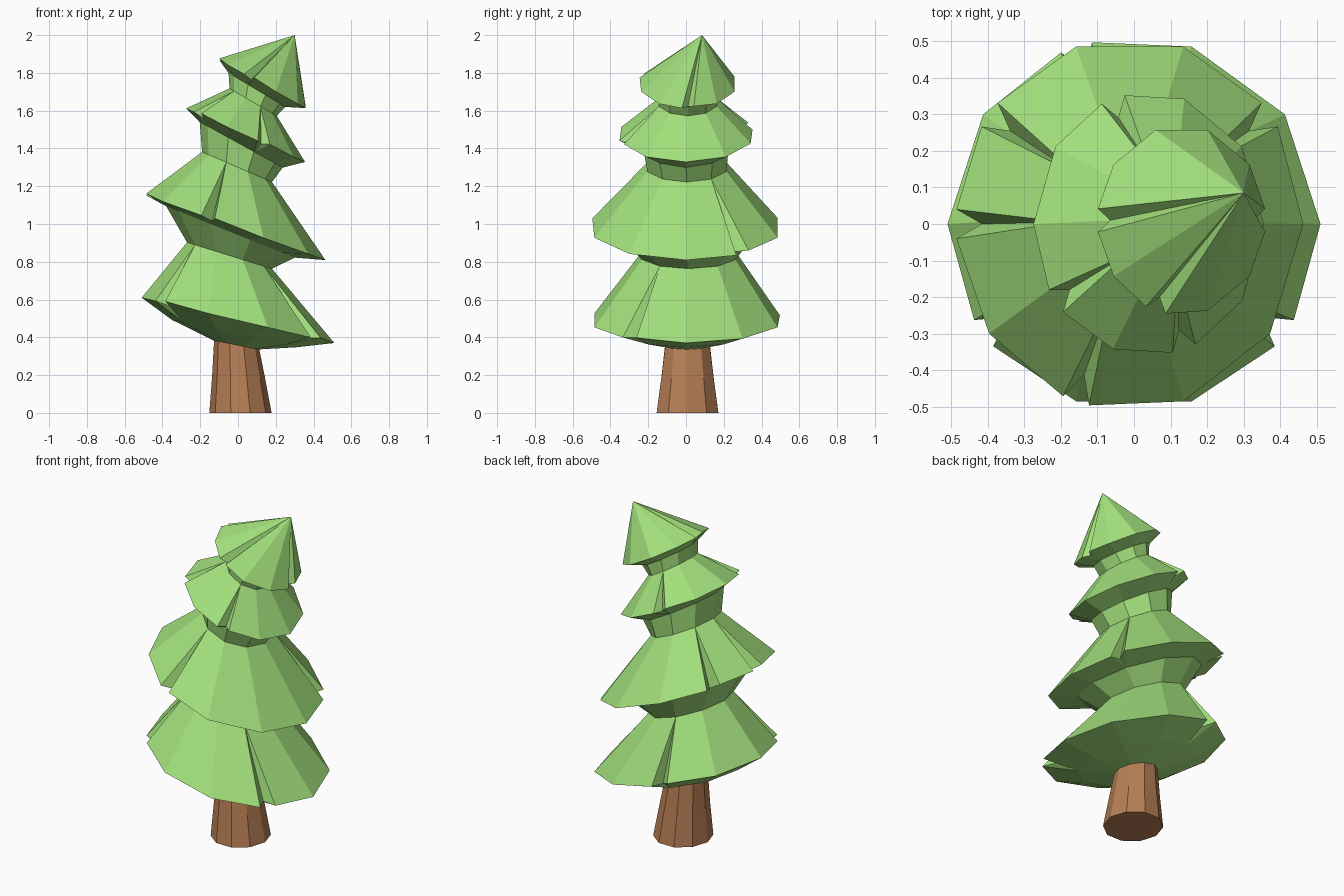
import bpy, bmesh
from math import sin, cos, radians

if "Cube" in bpy.data.objects:
    bpy.data.objects.remove(bpy.data.objects["Cube"])

SIDES = 10


def material(name, rgb):
    m = bpy.data.materials.new(name)
    m.diffuse_color = (*rgb, 1)
    m.use_nodes = True
    m.node_tree.nodes["Principled BSDF"].inputs["Base Color"].default_value = m.diffuse_color
    return m


def point(bm, ring, deg, scale=1.0, dz=0.0):
    # a ring is a tilted ellipse: centre x, y, z, radius x, radius y, slope along x
    cx, cy, cz, rx, ry, slope = ring
    dx = scale * rx * cos(radians(deg))
    return bm.verts.new((cx + dx, cy + scale * ry * sin(radians(deg)), cz + slope * dx + dz))


def loop(bm, ring):
    return [point(bm, ring, 360 / SIDES * k) for k in range(SIDES)]


def bridge(bm, a, b):
    for k in range(SIDES):
        n = (k + 1) % SIDES
        bm.faces.new((a[k], a[n], b[n], b[k]))


def notched_rim(bm, ring, notches, split):
    # each spoke is one vertex, or three where a fold is cut into the rim
    rim = []
    for k in range(SIDES):
        a = 360 / SIDES * k
        if k in notches:
            rim.append([point(bm, ring, a - split), point(bm, ring, a, 0.85, -0.01),
                        point(bm, ring, a + split, 1.0, 0.01)])
        else:
            rim.append([point(bm, ring, a)])
    return rim


def join_rim(bm, inner, rim):
    for k in range(SIDES):
        n = (k + 1) % SIDES
        bm.faces.new((inner[k], inner[n], rim[n][0], rim[k][-1]))
        for p, q in zip(rim[k], rim[k][1:]):
            bm.faces.new((inner[k], q, p))


def finish(bm, name, mat):
    bmesh.ops.recalc_face_normals(bm, faces=bm.faces)
    me = bpy.data.meshes.new(name)
    bm.to_mesh(me)
    bm.free()
    me.materials.append(mat)
    ob = bpy.data.objects.new(name, me)
    bpy.context.collection.objects.link(ob)


# Trunk
bm = bmesh.new()
rings = [loop(bm, r) for r in (
    (0.013, 0.008, 0.0, 0.165, 0.172, 0),
    (0.003, 0.008, 0.19, 0.14, 0.145, -0.04),
    (-0.008, 0.008, 0.375, 0.118, 0.122, -0.2))]
for a, b in zip(rings, rings[1:]):
    bridge(bm, a, b)
bm.faces.new(rings[0])
bm.faces.new(rings[-1])
finish(bm, "trunk", material("bark", (0.47, 0.21, 0.09)))

# Foliage: each tier has an underside ring, a notched rim, and the neck above it
tiers = [
    ((-0.02, 0, 0.42, 0.33, 0.33, -0.22), (0, 0, 0.49, 0.51, 0.51, -0.235),
     (3, 6, 9), 5, (-0.045, 0.015, 0.833, 0.225, 0.26, -0.31)),
    ((-0.04, 0, 0.958, 0.34, 0.36, -0.40), (-0.012, 0, 0.98, 0.475, 0.51, -0.36),
     (1, 4, 5, 7), 4.5, (-0.005, 0.005, 1.302, 0.185, 0.22, -0.43)),
    ((0.017, 0, 1.42, 0.22, 0.235, -0.55), (0.04, 0, 1.47, 0.315, 0.36, -0.45),
     (3, 6, 8), 6, (0.08, 0.01, 1.645, 0.125, 0.16, -0.58)),
    ((0.10, 0.01, 1.71, 0.15, 0.165, -0.60), (0.13, 0.01, 1.74, 0.23, 0.26, -0.555),
     (0, 5, 7), 7, None),
]
bm = bmesh.new()
neck = loop(bm, (-0.01, 0.005, 0.36, 0.12, 0.125, -0.2))
bm.faces.new(neck)
for under, edge, notches, split, top in tiers:
    lower = loop(bm, under)
    bridge(bm, neck, lower)
    rim = notched_rim(bm, edge, notches, split)
    join_rim(bm, lower, rim)
    if top:
        neck = loop(bm, top)
        join_rim(bm, neck, rim)
    else:
        # pointed tip
        tip = bm.verts.new((0.30, 0.085, 2.0))
        flat = [v for spoke in rim for v in spoke]
        for p, q in zip(flat, flat[1:] + flat[:1]):
            bm.faces.new((tip, p, q))
finish(bm, "foliage", material("needles", (0.36, 0.74, 0.20)))
